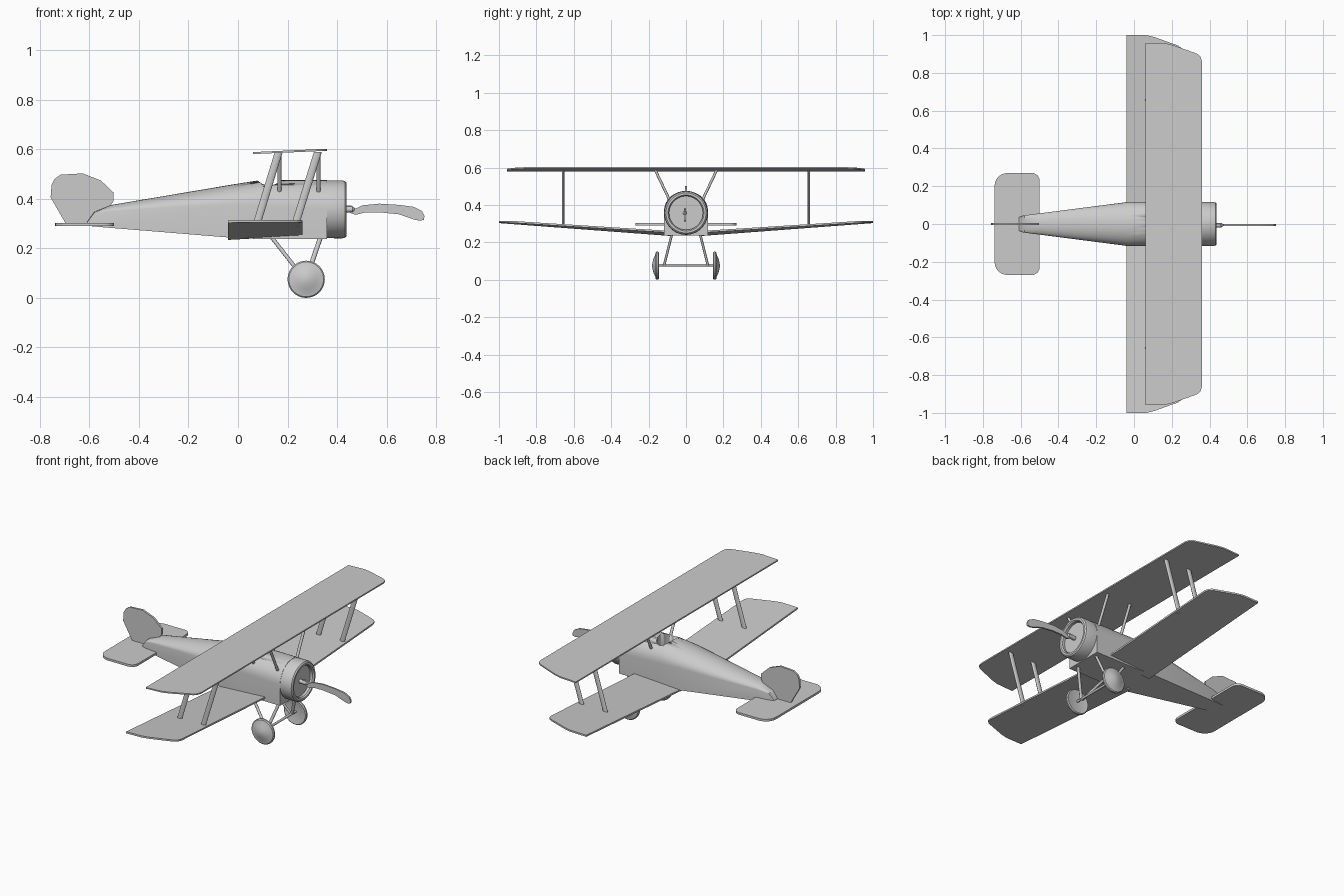
import bpy, bmesh, math
from mathutils import Vector

if "Cube" in bpy.data.objects:
    bpy.data.objects.remove(bpy.data.objects["Cube"])


def finish(name, bm, angle=35):
    bmesh.ops.recalc_face_normals(bm, faces=bm.faces)
    me = bpy.data.meshes.new(name)
    bm.to_mesh(me)
    bm.free()
    ob = bpy.data.objects.new(name, me)
    bpy.context.collection.objects.link(ob)
    bpy.ops.object.select_all(action='DESELECT')
    ob.select_set(True)
    bpy.context.view_layer.objects.active = ob
    bpy.ops.object.shade_smooth_by_angle(angle=math.radians(angle))
    return ob


def loft(name, rings, closed=False, angle=35):
    """Skin a list of rings (each the same number of points) and cap the ends."""
    bm = bmesh.new()
    rows = [[bm.verts.new(p) for p in r] for r in rings]
    n = len(rows[0])
    for a, b in zip(rows, rows[1:]):
        for i in range(n):
            j = (i + 1) % n
            bm.faces.new((a[i], a[j], b[j], b[i]))
    if not closed:
        bm.faces.new(rows[0])
        bm.faces.new(rows[-1])
    return finish(name, bm, angle)


def lathe(name, profile, place, n=40):
    """Revolve (radius, along) points; place maps (u, v, along) to space."""
    turn = [2 * math.pi * i / n for i in range(n)]
    return loft(name, [[place(r * math.cos(t), r * math.sin(t), a) for t in turn]
                       for r, a in profile])


def strut(name, a, b, wx, wy):
    """Flattened oval rod between two points, wx deep along x and wy thick."""
    turn = [2 * math.pi * i / 12 for i in range(12)]
    return loft(name, [[Vector(p) + Vector((wx / 2 * math.cos(t), wy / 2 * math.sin(t), 0))
                        for t in turn] for p in (a, b)], angle=45)


def upright_plate(name, pts, y, thick):
    return loft(name, [[(x, y + s * thick / 2, z) for x, z in pts] for s in (-1, 1)])


# Fuselage: box sides with a rounded back, tapering to the tail
def section(x, w, bottom, shoulder, top):
    arc = [math.pi * i / 16 for i in range(17)]
    return [(x, -w, bottom), (x, w, bottom)] + [
        (x, w * math.cos(t), shoulder + (top - shoulder) * math.sin(t)) for t in arc]


fuselage = loft("fuselage", [section(*s) for s in (
    (0.36, 0.117, 0.237, 0.36, 0.475), (0.09, 0.117, 0.237, 0.37, 0.475),
    (-0.03, 0.117, 0.243, 0.376, 0.456), (-0.51, 0.055, 0.282, 0.35, 0.375),
    (-0.58, 0.046, 0.288, 0.343, 0.347), (-0.61, 0.035, 0.291, 0.303, 0.305))])

# Cockpit opening
cutter = lathe("cockpit_cutter", [(1, 0.36), (1, 0.6)],
               lambda u, v, a: (0.125 + 0.047 * u, 0.072 * v, a))
cutter.hide_render = True
cutter.hide_viewport = True
cut = fuselage.modifiers.new("cockpit", 'BOOLEAN')
cut.operation = 'DIFFERENCE'
cut.object = cutter
cut.solver = 'EXACT'

# Engine cowling with a recessed front
lathe("cowling", [(0.116, 0.355), (0.117, 0.42), (0.114, 0.432), (0.107, 0.438),
                  (0.096, 0.438), (0.09, 0.43), (0.09, 0.415), (0.03, 0.415)],
      lambda u, v, a: (a, u, 0.357 + v), 48)

# Propeller hub and its single blade pointing forward
lathe("propeller_hub", [(0.012, 0.41), (0.012, 0.462), (0.006, 0.47)],
      lambda u, v, a: (a, u - 0.006, 0.357 + v), 16)
upright_plate("propeller_blade", [
    (0.435, 0.373), (0.457, 0.373), (0.474, 0.36), (0.5, 0.373), (0.57, 0.38), (0.65, 0.375),
    (0.71, 0.367), (0.742, 0.35), (0.752, 0.33), (0.75, 0.315), (0.735, 0.311), (0.71, 0.316),
    (0.65, 0.337), (0.57, 0.345), (0.51, 0.344), (0.474, 0.335), (0.455, 0.342), (0.435, 0.353)],
    -0.006, 0.01)

# Upper wing: one flat panel with raked tips, nose slightly up
tip = [(0, 0), (0.105, 0), (0.15, -0.011), (0.275, -0.056), (0.292, -0.07), (0.3, -0.095)]
right_tip = [(0.06 + x, 0.957 + y) for x, y in tip]
outline = right_tip + [(x, -y) for x, y in reversed(right_tip)]
loft("upper_wing", [[(x, y, 0.58 + 0.045 * (x - 0.06) + h) for x, y in outline]
                    for h in (0, 0.008)])

# Horizontal tail with rounded corners
tail = []
for cx, cy, r, start in ((-0.54, 0.23, 0.04, 0), (-0.67, 0.202, 0.068, 90),
                         (-0.67, -0.202, 0.068, 180), (-0.54, -0.23, 0.04, 270)):
    tail += [(cx + r * math.cos(math.radians(start + d)), cy + r * math.sin(math.radians(start + d)))
             for d in range(0, 91, 15)]
loft("tailplane", [[(x, y, z) for x, y in tail] for z in (0.29, 0.303)])

# Fin and rudder
upright_plate("tail_fin", [
    (-0.697, 0.303), (-0.756, 0.405), (-0.752, 0.457), (-0.74, 0.48), (-0.715, 0.497),
    (-0.627, 0.502), (-0.554, 0.474), (-0.502, 0.425), (-0.502, 0.39), (-0.514, 0.373),
    (-0.56, 0.335), (-0.6, 0.3)], 0, 0.012)

# Paired parts
for side, s in (("left", 1), ("right", -1)):
    # Lower wing rising toward the tip
    panel = [(-0.04, 0.08), *[(-0.04 + x, 1.0 + y) for x, y in tip], (0.26, 0.08)]
    loft(side + "_lower_wing", [[(x, s * y, 0.24 + 0.075 * (y - 0.11) +
                                  (0.06 - 0.04 * y) * (x + 0.04) + h)
                                 for x, y in panel] for h in (-0.004, 0.006)])
    # Wing struts and cabane struts
    for pos, low, high in (("rear", 0.072, 0.164), ("front", 0.228, 0.322)):
        strut(f"{side}_{pos}_wing_strut", (low, s * 0.656, 0.286), (high, s * 0.656, 0.588),
              0.032, 0.014)
        strut(f"{side}_{pos}_cabane_strut", (high + 0.003, s * 0.085, 0.42),
              (high + 0.003, s * 0.165, 0.588), 0.017, 0.016)
    # Undercarriage legs meeting at the axle
    for pos, x, foot in (("rear", 0.135, 0.268), ("front", 0.333, 0.275)):
        strut(f"{side}_{pos}_gear_leg", (x, s * 0.075, 0.245), (foot, s * 0.117, 0.076),
              0.02, 0.014)
    # Wheel with a domed outer cover
    lathe(side + "_wheel", [(0.012, 0.15), (0.062, 0.146), (0.07, 0.144), (0.075, 0.149),
                            (0.075, 0.157), (0.07, 0.162), (0.062, 0.163), (0.04, 0.173),
                            (0.018, 0.179), (0.006, 0.181)],
          lambda u, v, a: (0.275 + u, s * a, 0.075 + v))

# Axle
lathe("axle", [(0.007, -0.155), (0.007, 0.155)],
      lambda u, v, a: (0.275 + u, a, 0.078 + v), 12)
